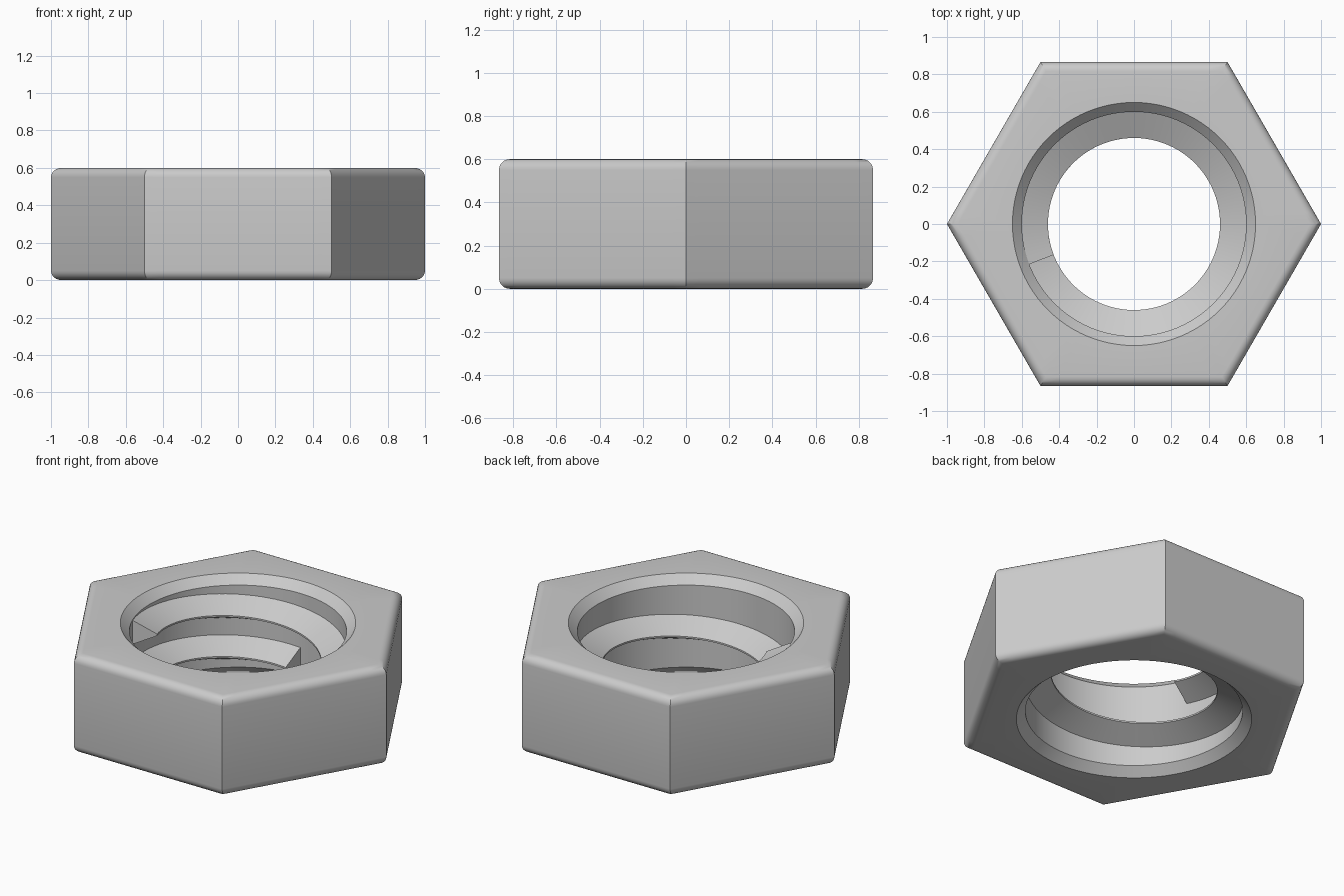
import bpy, bmesh, math

if "Cube" in bpy.data.objects:
    bpy.data.objects.remove(bpy.data.objects["Cube"])

N = 96                 # points around the nut (multiple of 6)
APOTHEM = math.sqrt(3) / 2
HEIGHT, ROUND = 0.6, 0.05
BORE, CREST = 0.60, 0.46
PITCH, HALF = 0.25, 0.075

steel = bpy.data.materials.new("grey_steel")
steel.diffuse_color = (0.6, 0.6, 0.6, 1)
steel.use_nodes = True
steel.node_tree.nodes["Principled BSDF"].inputs["Base Color"].default_value = steel.diffuse_color


def sweep(name, rings, closed):
    """Skin a list of equal point loops; wrap around or cap the ends."""
    bm = bmesh.new()
    loops = [[bm.verts.new(p) for p in ring] for ring in rings]
    n = len(loops[0])
    pairs = list(zip(loops, loops[1:]))
    if closed:
        pairs.append((loops[-1], loops[0]))
    else:
        bm.faces.new(loops[0])
        bm.faces.new(loops[-1])
    for a, b in pairs:
        for i in range(n):
            j = (i + 1) % n
            bm.faces.new((a[i], a[j], b[j], b[i]))
    bmesh.ops.recalc_face_normals(bm, faces=bm.faces)
    mesh = bpy.data.meshes.new(name)
    bm.to_mesh(mesh)
    bm.free()
    mesh.materials.append(steel)
    obj = bpy.data.objects.new(name, mesh)
    bpy.context.collection.objects.link(obj)
    bpy.ops.object.select_all(action='DESELECT')
    obj.select_set(True)
    bpy.context.view_layer.objects.active = obj
    bpy.ops.object.shade_smooth_by_angle(angle=math.radians(30))
    return obj


def circle_ring(r, z):
    return [(r * math.cos(a), r * math.sin(a), z)
            for a in (2 * math.pi * i / N for i in range(N))]


def hex_ring(apothem, z):
    ring = []
    for i in range(N):
        a = 2 * math.pi * i / N
        local = 2 * math.pi * (i % (N // 6)) / N - math.pi / 6
        r = apothem / math.cos(local)
        ring.append((r * math.cos(a), r * math.sin(a), z))
    return ring


# Hexagonal body: rounded outer rims, then the chamfered bore
STEPS = 6
arc = [math.pi / 2 * k / STEPS for k in range(STEPS + 1)]
lower = [(APOTHEM - ROUND * (1 - math.sin(t)), ROUND * (1 - math.cos(t))) for t in arc]
outer = lower + [(a, HEIGHT - z) for a, z in reversed(lower)]
bore = [(BORE + 0.05, HEIGHT), (BORE, HEIGHT - 0.05), (BORE, 0.05), (BORE + 0.05, 0)]
sweep("nut_body", [hex_ring(*p) for p in outer] + [circle_ring(*p) for p in bore], True)

# Helical thread ridge with a V-shaped section, rooted just inside the bore wall
START, TURN, Z0 = math.radians(90), math.radians(471), 0.147
SEGMENTS = 126
root = BORE + 0.004
section = [(root, -HALF), (CREST, -0.005), (CREST, 0.005), (root, HALF)]
thread = []
for k in range(SEGMENTS + 1):
    turn = TURN * k / SEGMENTS
    a = START + turn
    z = Z0 + PITCH * turn / (2 * math.pi)
    thread.append([(r * math.cos(a), r * math.sin(a), z + dz) for r, dz in section])
sweep("inner_thread", thread, False)
